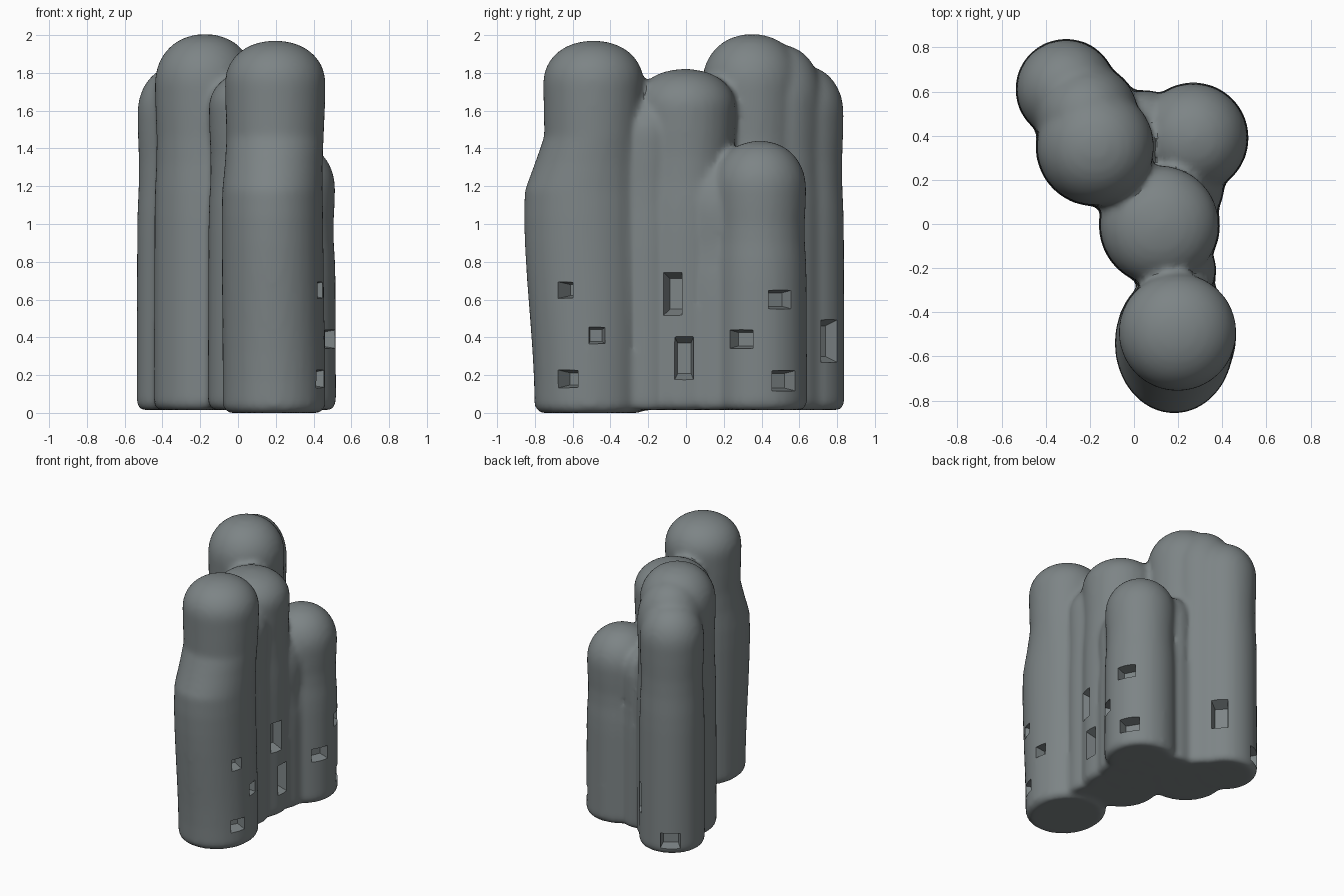
import bpy, bmesh
from math import sin, cos, pi, radians, asin
from mathutils import Vector

if "Cube" in bpy.data.objects:
    bpy.data.objects.remove(bpy.data.objects["Cube"])

SIDES = 32

# Columns: centre x, centre y, radius, height, dome height, forward bulge of the lower part
FRONT = (.197, -.49, .267, 1.97, .22, .10)
MIDDLE = (.115, -.005, .27, 1.82, .2, 0)
TALL = (-.175, .35, .266, 2.005, .26, 0)
REAR = (-.308, .61, .225, 1.84, .25, 0)
SHORT = (.268, .39, .247, 1.44, .25, 0)

# Fillers that turn the deep valleys between columns into gentle ones
FILLERS = [
    (-.215, .49, .235, 1.95, .3, 0),   # tall to rear
    (.20, .17, .205, 1.36, .3, 0),     # middle to short
    (.20, -.21, .17, 1.66, .2, 0),     # middle to front
    (.05, .48, .125, 1.35, .2, 0),     # tall to short
]

# Pockets on the right side: column, y, z, width, height
POCKETS = [
    (FRONT, -.63, .65, .085, .09), (FRONT, -.47, .41, .10, .10), (FRONT, -.62, .18, .12, .10),
    (MIDDLE, -.07, .63, .11, .25), (MIDDLE, -.01, .29, .11, .25),
    (SHORT, .29, .39, .15, .11), (SHORT, .50, .60, .15, .11), (SHORT, .52, .17, .16, .12),
    (REAR, .76, .38, .13, .25),
]


def add_object(name, bm):
    bmesh.ops.recalc_face_normals(bm, faces=bm.faces)
    mesh = bpy.data.meshes.new(name)
    bm.to_mesh(mesh)
    bm.free()
    ob = bpy.data.objects.new(name, mesh)
    bpy.context.collection.objects.link(ob)
    return ob


def loft(bm, rings):
    """Skin a list of closed rings and cap both ends."""
    loops = [[bm.verts.new(p) for p in ring] for ring in rings]
    for a, b in zip(loops, loops[1:]):
        n = len(a)
        for i in range(n):
            bm.faces.new((a[i], a[(i + 1) % n], b[(i + 1) % n], b[i]))
    bm.faces.new(loops[0][::-1])
    bm.faces.new(loops[-1])


def smoothstep(a, b, x):
    t = min(max((x - a) / (b - a), 0), 1)
    return t * t * (3 - 2 * t)


def column(bm, cx, cy, r, height, dome, bulge):
    """Round shaft with a flared foot, a slight waist and a domed top."""
    base = 0.0 if bulge else 0.015
    shaft = height - dome
    levels = [(base, .92), (base + .03, 1.02)]
    for i in range(1, 13):
        t = i / 12
        waist = .04 * sin(pi * smoothstep(.6, 1, t))
        levels.append((base + .03 + (shaft - base - .03) * t, 1.02 - .02 * t - waist))
    for i in range(1, 8):
        a = i / 8 * pi / 2
        levels.append((shaft + dome * sin(a), cos(a) ** .9))
    levels.append((height, .1))
    rings = []
    for z, k in levels:
        b = bulge * (1 - smoothstep(1.15, 1.5, z)) * (.4 + .6 * smoothstep(0, 1.1, z))
        rings.append([(cx - b * .15 + r * k * cos(2 * pi * i / SIDES),
                       cy - b / 2 + (r * k + b / 2) * sin(2 * pi * i / SIDES), z)
                      for i in range(SIDES)])
    loft(bm, rings)


def pocket(bm, col, angle, z, w, h):
    """Tapered block pushed into a column at the given angle."""
    out = Vector((cos(angle), sin(angle), 0))
    side, up = Vector((-sin(angle), cos(angle), 0)), Vector((0, 0, 1))
    rings = []
    for dist, s in ((-.08, .65), (.06, 1.1)):
        c = Vector((col[0], col[1], z)) + out * (col[2] + dist)
        rings.append([c + side * (u * w * s / 2) + up * (v * h * s / 2)
                      for u, v in ((-1, -1), (1, -1), (1, 1), (-1, 1))])
    loft(bm, rings)


# Five rounded columns and the fillers between them
columns_bm = bmesh.new()
for col in [FRONT, MIDDLE, TALL, REAR, SHORT] + FILLERS:
    column(columns_bm, *col)
body = add_object("column_cluster", columns_bm)

# Dark stone colour
stone = bpy.data.materials.new("dark_stone")
stone.diffuse_color = (.205, .232, .238, 1)
stone.use_nodes = True
stone.node_tree.nodes["Principled BSDF"].inputs["Base Color"].default_value = stone.diffuse_color
body.data.materials.append(stone)

# Cutters for the square pockets, plus one low at the back
cut_bm = bmesh.new()
for col, y, z, w, h in POCKETS:
    pocket(cut_bm, col, asin((y - col[1]) / col[2]), z, w, h)
pocket(cut_bm, REAR, radians(122), .12, .16, .13)
cutter = add_object("pocket_cutter", cut_bm)
cutter.data.materials.append(stone)
cutter.hide_render = True

# Fuse the columns, soften the seams, carve the pockets
remesh = body.modifiers.new("fuse", 'REMESH')
remesh.mode = 'VOXEL'
remesh.voxel_size = 0.02
soften = body.modifiers.new("soften", 'SMOOTH')
soften.factor = 0.5
soften.iterations = 7
carve = body.modifiers.new("carve", 'BOOLEAN')
carve.operation = 'DIFFERENCE'
carve.solver = 'EXACT'
carve.object = cutter

bpy.context.view_layer.objects.active = body
body.select_set(True)
for name in ("fuse", "soften", "carve"):
    bpy.ops.object.modifier_apply(modifier=name)
bpy.data.objects.remove(cutter)
body.data.materials.clear()
body.data.materials.append(stone)
bpy.ops.object.shade_smooth_by_angle(angle=radians(35))
